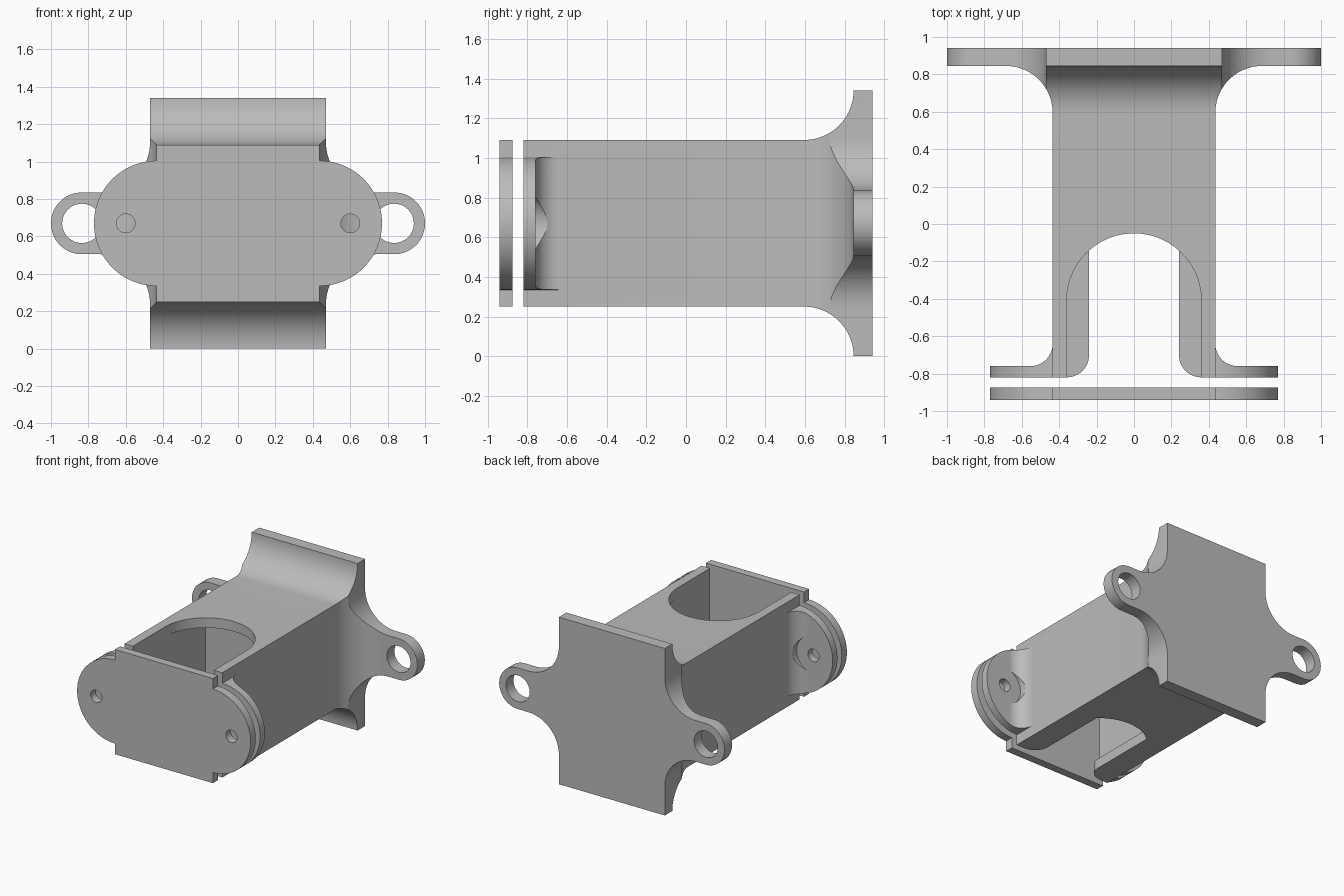
import bpy, bmesh, math

cube = bpy.data.objects.get("Cube")
if cube:
    bpy.data.objects.remove(cube, do_unlink=True)

MID = 0.67  # height of the long axis

grey = bpy.data.materials.new("plain grey")
grey.use_nodes = True
grey.diffuse_color = (0.5, 0.5, 0.5, 1)
grey.node_tree.nodes["Principled BSDF"].inputs["Base Color"].default_value = (0.5, 0.5, 0.5, 1)


def arc(cx, cy, r, start, end, n=20):
    angles = [math.radians(start + (end - start) * i / n) for i in range(n + 1)]
    return [(cx + r * math.cos(a), cy + r * math.sin(a)) for a in angles]


def mirror_x(half):
    return half + [(-x, y) for x, y in reversed(half)]


def four_way(quarter):
    return mirror_x(quarter + [(x, -y) for x, y in reversed(quarter)])


def loft(name, rings):
    """Skin equal-sized closed rings and cap both ends."""
    bm = bmesh.new()
    loops = [[bm.verts.new(p) for p in ring] for ring in rings]
    n = len(loops[0])
    for a, b in zip(loops, loops[1:]):
        for i in range(n):
            j = (i + 1) % n
            bm.faces.new((a[i], a[j], b[j], b[i]))
    bm.faces.new(loops[0])
    bm.faces.new(loops[-1])
    bmesh.ops.remove_doubles(bm, verts=bm.verts, dist=0.0001)
    bmesh.ops.recalc_face_normals(bm, faces=bm.faces)
    mesh = bpy.data.meshes.new(name)
    bm.to_mesh(mesh)
    bm.free()
    mesh.materials.append(grey)
    ob = bpy.data.objects.new(name, mesh)
    bpy.context.collection.objects.link(ob)
    return ob


def along_y(name, outline, y0, y1):
    return loft(name, [[(x, y, MID + z) for x, z in outline] for y in (y0, y1)])


def along_z(name, outline, z0, z1):
    return loft(name, [[(x, y, z) for x, y in outline] for z in (z0, z1)])


def rect(hx, hz):
    return [(hx, hz), (hx, -hz), (-hx, -hz), (-hx, hz)]


def combine(ob, tool, operation):
    mod = ob.modifiers.new(operation.lower(), "BOOLEAN")
    mod.operation = operation
    mod.solver = "EXACT"
    mod.object = tool
    bpy.context.view_layer.objects.active = ob
    bpy.ops.object.modifier_apply(modifier=mod.name)
    bpy.data.objects.remove(tool, do_unlink=True)


def drill(ob, x, r, y0, y1):
    for side in (1, -1):
        combine(ob, along_y("drill", arc(side * x, 0, r, 0, 360, 48)[:-1], y0, y1), "DIFFERENCE")


# Body: rectangular tube that flares into the rear flange
R = 0.25
sections = [(-0.82, 0.435, 0.42)]
for t, d in arc(0, R, R, -90, 0):
    sections.append((0.595 + t, 0.435 + d, 0.42 + d))
sections += [(0.845, 1.1, 0.75), (0.94, 1.1, 0.75)]
body = loft("body", [[(x, y, MID + z) for x, z in rect(hx, hz)] for y, hx, hz in sections])

# Flange outline with two rounded lugs trims the flare
flange = [(0.47, 0.67)] + arc(0.74, 0.435, 0.27, 180, 270) + arc(0.835, 0, 0.165, 90, 0)
combine(body, along_y("flange_outline", four_way(flange), -1.0, 1.1), "INTERSECT")
drill(body, 0.835, 0.105, 0.7, 1.1)

# Front ears with fillets to the body sides, rounded ends and spot-faced holes
half = [(0.8, -0.82), (0.8, -0.76)] + arc(0.555, -0.64, 0.12, 270, 180) + [(0.3, -0.6)]
ears = along_z("ears", mirror_x(half), 0.1, 1.3)
stadium = arc(0.435, 0, 0.335, 90, 0, 28)
combine(ears, along_y("ear_outline", four_way(stadium), -1.0, -0.4), "INTERSECT")
drill(ears, 0.6, 0.15, -0.76, -0.5)
drill(ears, 0.6, 0.05, -0.9, -0.5)
combine(body, ears, "UNION")

# Inner cavity open at the front
combine(body, along_z("cavity", [(-0.36, -0.95), (0.36, -0.95), (0.36, 0.1), (-0.36, 0.1)],
                      0.33, 1.01), "DIFFERENCE")

# Arched opening in the top
arch = [(0.36, -0.95)] + arc(0, -0.41, 0.36, 0, 90, 24)
combine(body, along_z("top_arch", mirror_x(arch), 0.9, 1.2), "DIFFERENCE")

# Narrower slot in the floor, rounded out at the front
corner = math.degrees(math.acos(0.24 / 0.36))
slot = [(0.36, -0.95)] + arc(0.36, -0.70, 0.12, 270, 180, 12) + arc(0, -0.41, 0.36, corner, 90, 14)
combine(body, along_z("floor_slot", mirror_x(slot), 0.1, 0.4), "DIFFERENCE")

# Separate front cover plate
cover = along_y("front_cover", four_way([(0.435, 0.42)] + stadium), -0.94, -0.875)
drill(cover, 0.6, 0.05, -1.0, -0.8)

# Smooth the curved faces, keep the edges sharp
for ob in (body, cover):
    bpy.ops.object.select_all(action="DESELECT")
    ob.select_set(True)
    bpy.context.view_layer.objects.active = ob
    bpy.ops.object.shade_smooth_by_angle(angle=math.radians(25))
